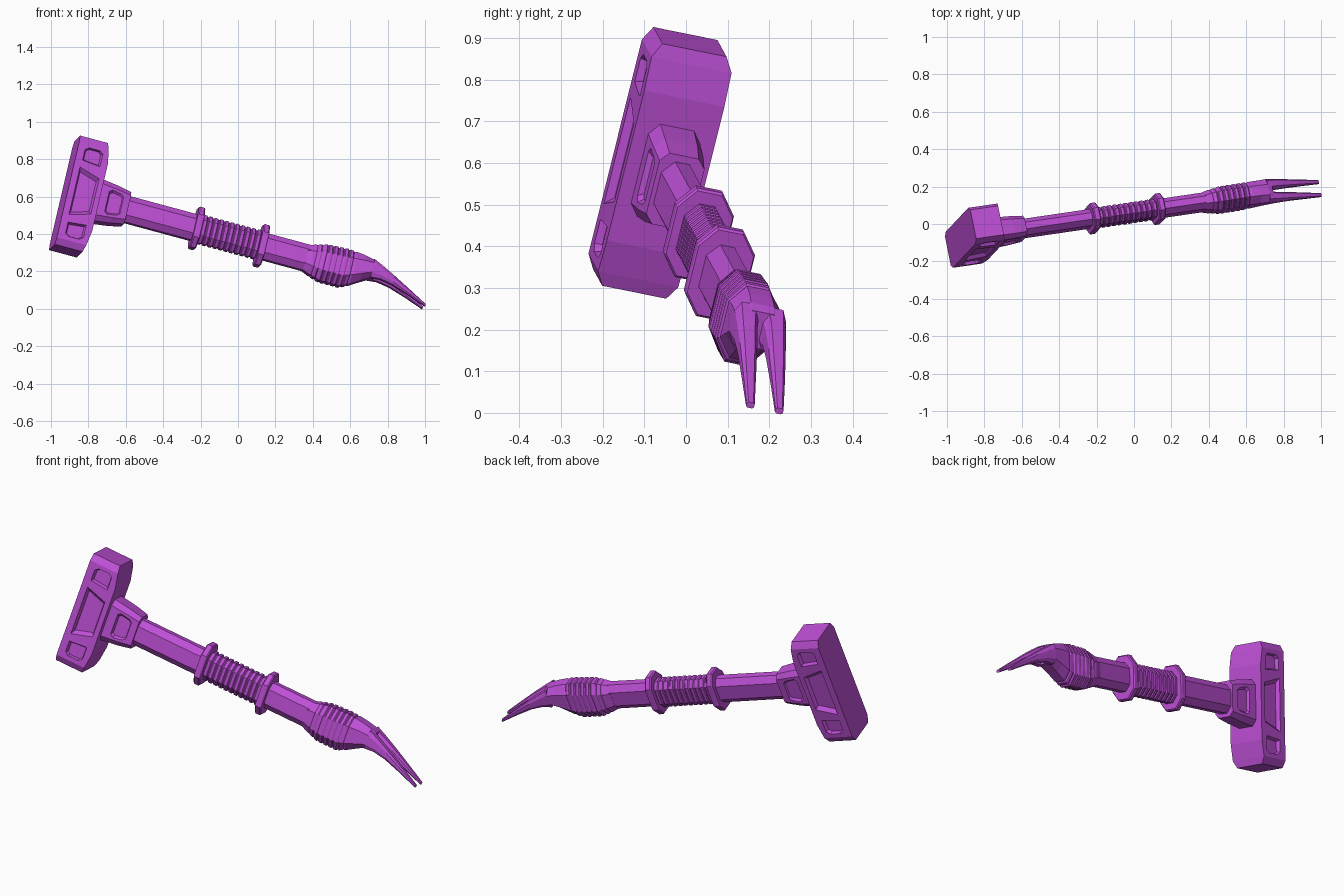
import bpy, bmesh
from mathutils import Matrix, Vector

if "Cube" in bpy.data.objects:
    bpy.data.objects.remove(bpy.data.objects["Cube"])

# Tilted frame: s runs along the handle, t towards the back, r up the head
U = Vector((0.956, 0.140, -0.258)).normalized()
W = Vector((0.223, 0.236, 0.945))
W = (W - U * W.dot(U)).normalized()
V = W.cross(U)
FRAME = Matrix((U, V, W)).transposed().to_4x4()
FRAME.translation = (0, 0.062, 0.37)

purple = bpy.data.materials.new("purple")
purple.diffuse_color = (0.52, 0.08, 0.68, 1)
purple.use_nodes = True
purple.node_tree.nodes["Principled BSDF"].inputs["Base Color"].default_value = purple.diffuse_color


def make(name, rings):
    """Skin a list of equal-length point rings, with capped ends."""
    bm = bmesh.new()
    loops = [[bm.verts.new(p) for p in ring] for ring in rings]
    n = len(loops[0])
    for a, b in zip(loops, loops[1:]):
        for i in range(n):
            j = (i + 1) % n
            bm.faces.new((a[i], a[j], b[j], b[i]))
    bm.faces.new(loops[0])
    bm.faces.new(loops[-1])
    bmesh.ops.recalc_face_normals(bm, faces=bm.faces)
    me = bpy.data.meshes.new(name)
    bm.to_mesh(me)
    bm.free()
    me.materials.append(purple)
    ob = bpy.data.objects.new(name, me)
    ob.matrix_world = FRAME
    bpy.context.collection.objects.link(ob)
    return ob


def octagon(s, ht, hr, top=0.4, side=0.55, tc=0.0, rc=0.0):
    """Chamfered cross-section; top and side are the flat fractions."""
    q = [(top, 1), (1, side), (1, -side), (top, -1),
         (-top, -1), (-1, -side), (-1, side), (-top, 1)]
    return [(s, tc + a * ht, rc + b * hr) for a, b in q]


def recess(ob, poly, surface, depth):
    """Cut a sloped-wall pocket into the front and back faces."""
    cs = sum(p[0] for p in poly) / len(poly)
    cr = sum(p[1] for p in poly) / len(poly)
    for side in (-1, 1):
        rings = []
        for k, t in ((0.84, surface - depth), (1.0, surface), (1.1, surface + 0.012)):
            rings.append([(cs + (s - cs) * k, side * t, cr + (r - cr) * k) for s, r in poly])
        cutter = make("cutter", rings)
        cutter.hide_render = True
        mod = ob.modifiers.new("pocket", 'BOOLEAN')
        mod.operation, mod.solver, mod.object = 'DIFFERENCE', 'EXACT', cutter
        bpy.context.view_layer.update()
        me = bpy.data.meshes.new_from_object(
            ob.evaluated_get(bpy.context.evaluated_depsgraph_get()))
        ob.modifiers.clear()
        ob.data = me
        bpy.data.objects.remove(cutter)


# Hammer head with tapered, chamfered ends
half = [(0.19, 0.10, -0.792), (0.272, 0.10, -0.806), (0.307, 0.08, -0.815)]
levels = [(-r, t, s) for r, t, s in reversed(half)] + half
head = make("hammer_head", [[(-0.97, -t, r), (s, -t, r), (s, t, r), (-0.97, t, r)]
                            for r, t, s in levels])
recess(head, [(-0.935, -0.135), (-0.82, -0.10), (-0.82, 0.10), (-0.935, 0.135)], 0.10, 0.02)
for m in (1, -1):
    recess(head, [(-0.93, m * 0.175), (-0.83, m * 0.165), (-0.83, m * 0.235),
                  (-0.85, m * 0.25), (-0.91, m * 0.25), (-0.93, m * 0.235)], 0.10, 0.018)

# Neck block joining head and shaft
neck = make("neck", [octagon(-0.80, 0.065, 0.118, 0.65, 0.75),
                     octagon(-0.70, 0.062, 0.105, 0.65, 0.75),
                     octagon(-0.625, 0.056, 0.09, 0.65, 0.75)])
recess(neck, [(-0.745, -0.055), (-0.73, -0.068), (-0.675, -0.06), (-0.66, -0.048),
              (-0.66, 0.048), (-0.675, 0.06), (-0.73, 0.068), (-0.745, 0.055)], 0.062, 0.012)

# Shaft
make("shaft", [octagon(-0.64, 0.045, 0.072), octagon(0.40, 0.045, 0.072)])

# Ribbed grip between the collars
rings = []
for i in range(11):
    s = -0.215 + i * 0.030
    for ds, k in ((0, 0.97), (0.006, 1.09), (0.022, 1.09), (0.028, 0.97)):
        rings.append(octagon(s + ds, 0.045 * k, 0.072 * k))
make("grip", rings)

# Two collars
for name, s in (("upper_collar", -0.232), ("lower_collar", 0.130)):
    make(name, [octagon(s + d, 0.072 * k, 0.113 * k, 0.45, 0.55)
                for d, k in ((-0.018, 0.95), (-0.012, 1), (0.012, 1), (0.018, 0.95))])

# Claw base: swollen body described by (s, top, bottom, half width)
body = [(0.375, 0.066, -0.072, 0.046), (0.42, 0.082, -0.090, 0.056),
        (0.475, 0.097, -0.107, 0.064), (0.59, 0.103, -0.106, 0.064),
        (0.635, 0.099, -0.084, 0.063), (0.685, 0.093, -0.052, 0.063),
        (0.735, 0.083, -0.022, 0.064), (0.79, 0.056, -0.016, 0.060)]


def body_ring(s, k=1.0):
    for a, b in zip(body, body[1:]):
        if a[0] <= s <= b[0]:
            f = (s - a[0]) / (b[0] - a[0])
            top, low, w = (a[i] + (b[i] - a[i]) * f for i in (1, 2, 3))
            return octagon(s, w * k, (top - low) / 2 * k, 0.45, 0.5, 0, (top + low) / 2)


rings = [body_ring(0.375), body_ring(0.415)]
for i in range(7):
    s = 0.425 + i * 0.029
    rings += [body_ring(s, 0.95), body_ring(s + 0.005), body_ring(s + 0.02), body_ring(s + 0.025, 0.95)]
rings += [body_ring(s) for s in (0.636, 0.685, 0.735, 0.76)]
make("claw_base", rings)

# Two claw prongs: (s, top, bottom, inner edge, outer edge)
prong = [(0.735, 0.081, -0.021, 0.003, 0.064), (0.79, 0.056, -0.016, 0.010, 0.061),
         (0.86, 0.022, -0.028, 0.014, 0.057), (0.96, -0.030, -0.060, 0.020, 0.052),
         (1.06, -0.083, -0.097, 0.026, 0.046)]
for name, m in (("front_prong", -1), ("back_prong", 1)):
    make(name, [octagon(s, (o - i) / 2, (a - b) / 2, 0.6, 0.5, m * (o + i) / 2, (a + b) / 2)
                for s, a, b, i, o in prong])
